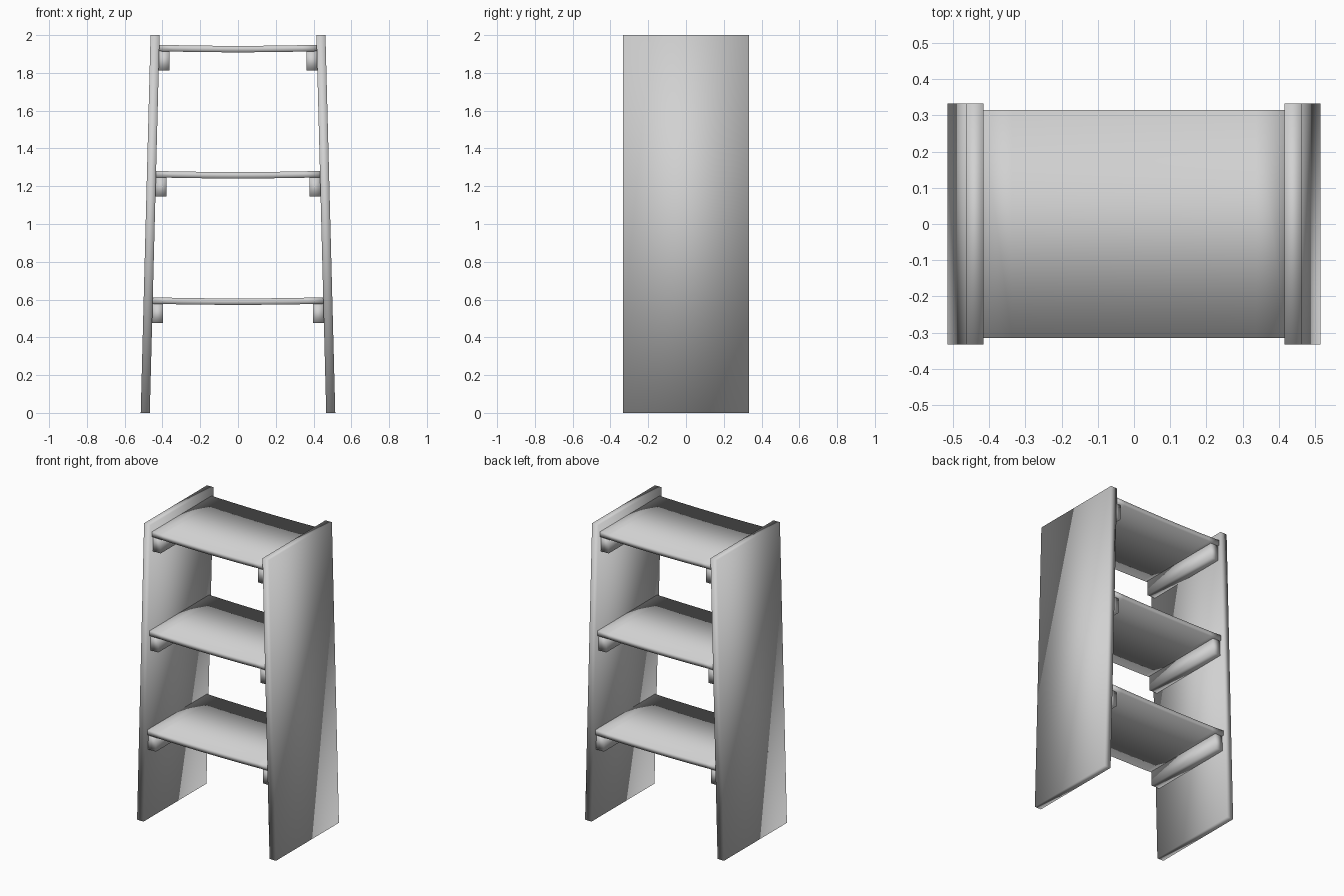
import bpy
import bmesh

cube = bpy.data.objects.get("Cube")
if cube:
    bpy.data.objects.remove(cube, do_unlink=True)

grey = bpy.data.materials.new("light_grey")
grey.use_nodes = True
grey.diffuse_color = (0.64, 0.64, 0.64, 1)
grey.node_tree.nodes["Principled BSDF"].inputs["Base Color"].default_value = (0.64, 0.64, 0.64, 1)


def loft(name, sections):
    """Join a row of four-cornered sections into a closed, softly shaded part."""
    mesh = bpy.data.meshes.new(name)
    bm = bmesh.new()
    rings = [[bm.verts.new(p) for p in section] for section in sections]
    for a, b in zip(rings, rings[1:]):
        for i in range(4):
            j = (i + 1) % 4
            bm.faces.new((a[i], a[j], b[j], b[i]))
    bm.faces.new(rings[0])
    bm.faces.new(rings[-1])
    bmesh.ops.recalc_face_normals(bm, faces=bm.faces)
    for face in bm.faces:
        face.smooth = True
    bm.to_mesh(mesh)
    bm.free()
    mesh.materials.append(grey)
    obj = bpy.data.objects.new(name, mesh)
    bpy.context.collection.objects.link(obj)
    return obj


def level_section(x0, x1, y, z):
    return [(x0, -y, z), (x1, -y, z), (x1, y, z), (x0, y, z)]


def inner_x(z):
    """Inner face of the leaning side panel at a given height."""
    return 0.467 - 0.026 * z


# Leaning side panels
HEIGHT, THICK, DEPTH = 2.0, 0.048, 0.333
for side, s in (("left", 1), ("right", -1)):
    loft(side + "_panel", [
        level_section(s * inner_x(z), s * (inner_x(z) + THICK), DEPTH, z)
        for z in (0, HEIGHT)])

# Gently sagging shelves, each resting on a pair of brackets
SEGMENTS, SAG = 10, 0.006
for level, top in (("lower", 0.612), ("middle", 1.281), ("upper", 1.949)):
    half = inner_x(top) + 0.005
    sections = []
    for i in range(SEGMENTS + 1):
        t = 2 * i / SEGMENTS - 1
        high = top - SAG * (1 - t * t)
        low = high - 0.034
        x, y = t * half, 0.315
        sections.append([(x, -y, low), (x, y, low), (x, y, high), (x, -y, high)])
    loft(level + "_shelf", sections)

    for side, s in (("left", 1), ("right", -1)):
        z0, z1 = top - 0.136, top - 0.034
        wall = inner_x(top)
        loft(f"{level}_{side}_bracket", [
            level_section(s * (wall - 0.055), s * (inner_x(z) + 0.002), 0.303, z)
            for z in (z0, z1)])
